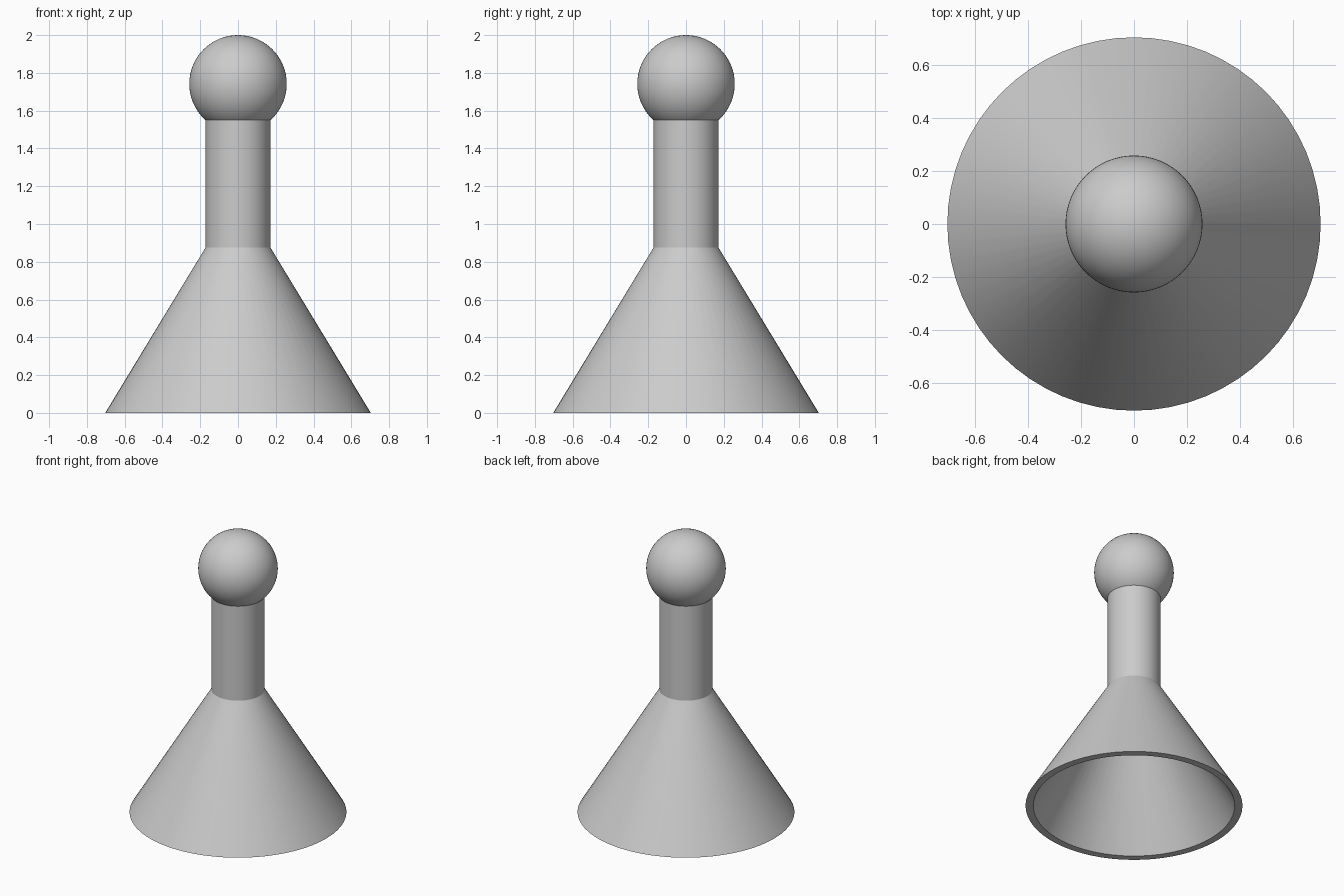
import bpy
import bmesh
import math

cube = bpy.data.objects.get("Cube")
if cube:
    bpy.data.objects.remove(cube, do_unlink=True)

grey = bpy.data.materials.new("plain grey")
grey.use_nodes = True
COLOUR = (0.6, 0.6, 0.6, 1)
grey.diffuse_color = COLOUR
grey.node_tree.nodes["Principled BSDF"].inputs["Base Color"].default_value = COLOUR

SEGMENTS = 64
BALL_RADIUS = 0.258


def finish(obj):
    """Give the part its colour and smooth shading with sharp edges kept."""
    obj.data.materials.append(grey)
    bpy.ops.object.select_all(action="DESELECT")
    obj.select_set(True)
    bpy.context.view_layer.objects.active = obj
    bpy.ops.object.shade_smooth_by_angle(angle=math.radians(25))


def lathe(name, profile):
    """Revolve a closed (radius, height) profile around z."""
    bm = bmesh.new()
    rings = []
    for r, z in profile:
        rings.append([bm.verts.new((r * math.cos(a), r * math.sin(a), z))
                      for a in (math.tau * i / SEGMENTS for i in range(SEGMENTS))])
    for lower, upper in zip(rings, rings[1:] + rings[:1]):
        for i in range(SEGMENTS):
            j = (i + 1) % SEGMENTS
            bm.faces.new((lower[i], lower[j], upper[j], upper[i]))
    bmesh.ops.recalc_face_normals(bm, faces=bm.faces)
    mesh = bpy.data.meshes.new(name)
    bm.to_mesh(mesh)
    bm.free()
    obj = bpy.data.objects.new(name, mesh)
    bpy.context.collection.objects.link(obj)
    finish(obj)


# Hollow flared base and neck in one wall
lathe("flared_base_and_neck", [
    (0.703, 0), (0.172, 0.875), (0.172, 1.56),
    (0.122, 1.56), (0.122, 0.875), (0.653, 0),
])

# Ball resting in the top of the neck
bpy.ops.mesh.primitive_uv_sphere_add(segments=SEGMENTS, ring_count=32,
                                     radius=BALL_RADIUS,
                                     location=(0, 0, 2 - BALL_RADIUS))
ball = bpy.context.object
ball.name = "ball"
finish(ball)
